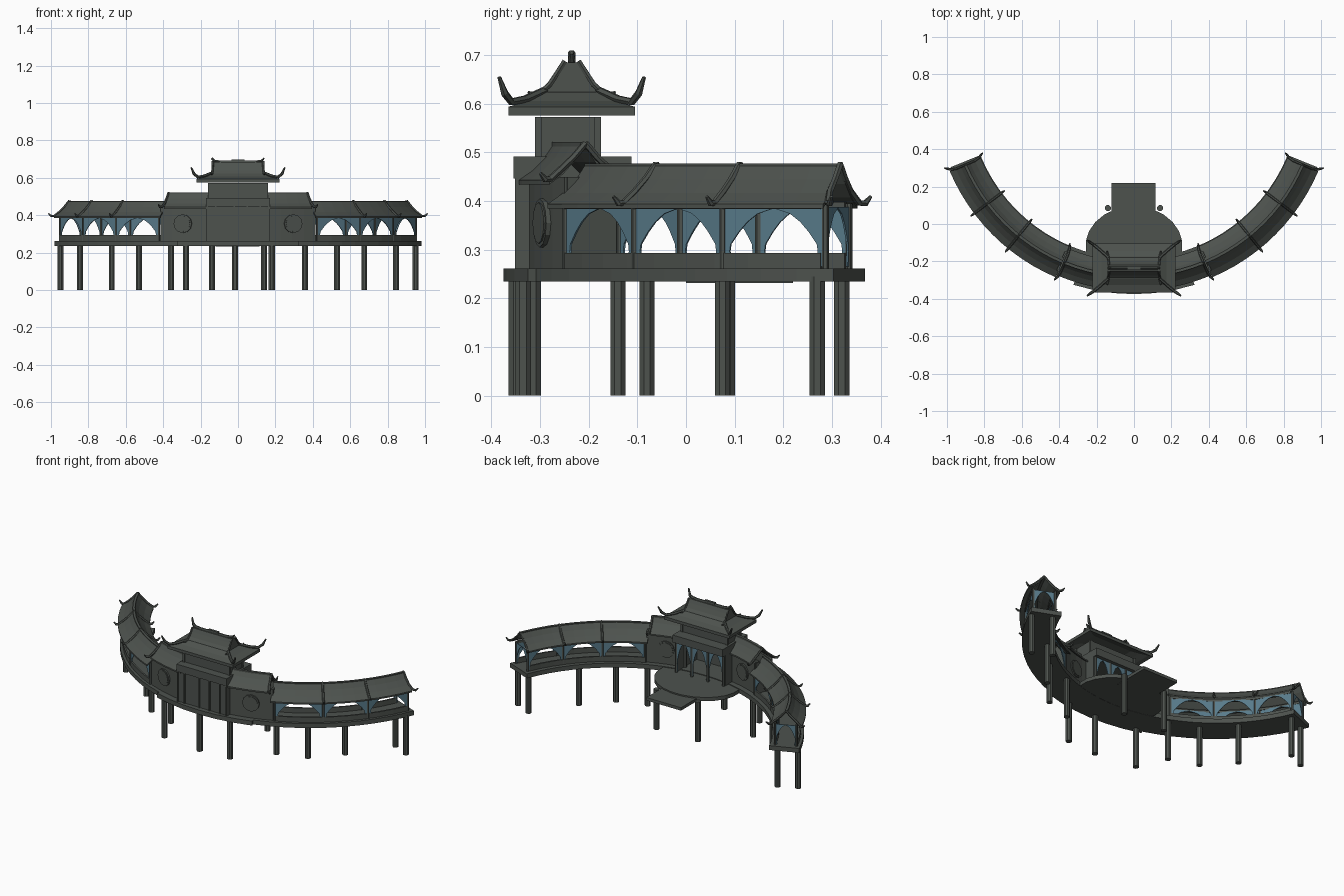
import bpy, bmesh, math
from mathutils import Vector, Matrix

if "Cube" in bpy.data.objects:
    bpy.data.objects.remove(bpy.data.objects["Cube"])

CY, R = 0.70, 0.98          # arc centre (y) and corridor centreline radius
STATIONS = [24, 39, 53, 66.5]  # post angles of each corridor


def material(name, rgb):
    m = bpy.data.materials.new(name)
    m.diffuse_color = (*rgb, 1)
    m.use_nodes = True
    m.node_tree.nodes["Principled BSDF"].inputs["Base Color"].default_value = m.diffuse_color
    return m


DARK = material("dark grey green", (0.075, 0.085, 0.076))
BLUE = material("curtain blue", (0.10, 0.20, 0.26))


def finish(bm, name, mat=DARK):
    bmesh.ops.recalc_face_normals(bm, faces=bm.faces)
    me = bpy.data.meshes.new(name)
    bm.to_mesh(me)
    bm.free()
    me.materials.append(mat)
    ob = bpy.data.objects.new(name, me)
    bpy.context.collection.objects.link(ob)
    return ob


def polar(r, deg, z):
    a = math.radians(deg)
    return Vector((r * math.sin(a), CY - r * math.cos(a), z))


def loft(name, rings, mat=DARK):
    """Skin a list of equal closed rings and cap both ends."""
    bm = bmesh.new()
    vs = [[bm.verts.new(p) for p in ring] for ring in rings]
    n = len(rings[0])
    for a, b in zip(vs, vs[1:]):
        for i in range(n):
            bm.faces.new((a[i], a[(i + 1) % n], b[(i + 1) % n], b[i]))
    bm.faces.new(vs[0])
    bm.faces.new(vs[-1])
    return finish(bm, name, mat)


def arc(name, profile, a0, a1, n):
    return loft(name, [[polar(r, a0 + (a1 - a0) * i / n, z) for r, z in profile]
                       for i in range(n + 1)])


def rect(r0, r1, z0, z1):
    return [(r0, z0), (r1, z0), (r1, z1), (r0, z1)]


def box(name, x0, x1, y0, y1, z0, z1):
    return loft(name, [[(x0, y0, z), (x1, y0, z), (x1, y1, z), (x0, y1, z)] for z in (z0, z1)])


def post(name, p, z0, z1, rad, sides=8, rady=None):
    t = [2 * math.pi * (i + .5) / sides for i in range(sides)]
    return loft(name, [[(p[0] + rad * math.cos(a), p[1] + (rady or rad) * math.sin(a), z)
                        for a in t] for z in (z0, z1)])


def rib(name, pts, rad):
    """Round bar along a path, thinning at its last point."""
    pts = [Vector(p) for p in pts]
    rings = []
    for i, p in enumerate(pts):
        d = (pts[min(i + 1, len(pts) - 1)] - pts[max(i - 1, 0)]).normalized()
        u = d.cross(Vector((0, 0, 1)))
        u = u.normalized() if u.length > 1e-4 else Vector((1, 0, 0))
        v = u.cross(d)
        k = rad * (0.5 if i == len(pts) - 1 else 1)
        rings.append([p + k * (u * math.cos(t) + v * math.sin(t))
                      for t in [math.pi * j / 3 for j in range(6)]])
    return loft(name, rings)


DRAPE = [(.388, .50), (.384, .48), (.374, .34), (.357, .24), (.337, .16),
         (.312, .08), (.297, .07), (.266, .10)]


def curtains(name, p0, p1, top=.388):
    """Pair of tied-back drapes hanging between two posts."""
    bm = bmesh.new()
    p0, p1 = Vector(p0[:2]), Vector(p1[:2])
    for a, b in ((p0, p1), (p1, p0)):
        rows = []
        for z, w in DRAPE:
            z = .266 + (z - .266) * (top - .266) / .122
            q = a.lerp(b, w)
            rows.append((bm.verts.new((a.x, a.y, z)), bm.verts.new((q.x, q.y, z))))
        for r, s in zip(rows, rows[1:]):
            bm.faces.new((r[0], r[1], s[1], s[0]))
    ob = finish(bm, name, BLUE)
    m = ob.modifiers.new("thick", 'SOLIDIFY')
    m.thickness, m.offset = .004, 0


def roof_profile(hw, eave, ridge):
    """Thin concave gable roof, open underneath."""
    h = ridge - eave
    right = [(hw, eave + .1 * h), (hw * .62, eave + .36 * h),
             (hw * .3, eave + .68 * h), (hw * .08, ridge)]
    top = [(R + d, z) for d, z in right] + [(R - d, z) for d, z in reversed(right)]
    return top + [(r, z - .009) for r, z in reversed(top)]


def roof_rib(name, a, hw, eave, ridge, out):
    """Curved rib over the roof with an upturned tip at each eave."""
    h = ridge - eave
    for s in (-1, 1):
        rib(name, [polar(R + s * d, a + k, z) for d, k, z in [
            (0, 0, ridge + .004), (hw * .3, 0, eave + .70 * h), (hw * .62, 0, eave + .40 * h),
            (hw * .95, out * .3, eave + .13 * h), (hw * 1.1, out * .7, eave + .12 * h),
            (hw * 1.25, out, eave + .28 * h)]], .007)


# Deck: curved walkway, wider front strip, round terrace, landing
arc("deck", rect(.886, 1.058, .235, .262), -68, 68, 30)
arc("front_deck", rect(1.04, 1.075, .235, .262), -17.5, 17.5, 6)
post("terrace", (0, -.12), .236, .258, .26, 24, .215)
box("landing", -.12, .115, 0, .22, .232, .250)

# Corridors
for s in (-1, 1):
    arc("corridor_roof", roof_profile(.09, .385, .472), s * 23, s * 67, 12)
    arc("ridge_pole", rect(R - .007, R + .007, .465, .477), s * 23, s * 67, 12)
    for r in (.915, 1.037):
        arc("parapet", rect(r - .005, r + .005, .26, .293), s * 24, s * 66, 9)
        arc("eave_beam", rect(r - .006, r + .006, .384, .398), s * 24, s * 66, 9)
        for a in STATIONS:
            post("corridor_post", polar(r, s * a, 0), .26, .395, .007, 6)
        for a, b in zip(STATIONS, STATIONS[1:]):
            curtains("corridor_curtain", polar(r, s * a, 0), polar(r, s * b, 0))
    curtains("end_curtain", polar(.915, s * 66.5, 0), polar(1.037, s * 66.5, 0))
    for a in STATIONS[1:3]:
        roof_rib("roof_rib", s * a, .09, .385, .472, 0)
    roof_rib("end_rib", s * 67, .088, .385, .472, s * 1.4)

    # Side rooms with round windows
    for r in (.925, 1.03):
        arc("side_room_wall", rect(r - .006, r + .006, .26, .45), s * 9, s * 23.5, 4)
    arc("side_room_end", rect(.925, 1.03, .26, .45), s * 23, s * 23.6, 1)
    arc("side_roof", roof_profile(.078, .435, .515), s * 8, s * 22, 4)
    arc("side_ridge", rect(R - .008, R + .008, .51, .522), s * 8, s * 22, 4)
    roof_rib("side_rib", s * 22.3, .085, .435, .515, s * .8)
    for r in (.921, 1.034):
        c = polar(r, s * 16.5, .355)
        rot = Matrix.Rotation(math.radians(s * 16), 4, 'Z') @ Matrix.Rotation(math.pi / 2, 4, 'X')
        for nm, rad, dep in (("window_frame", .050, .020), ("window_boss", .042, .026)):
            bm = bmesh.new()
            bmesh.ops.create_cone(bm, cap_ends=True, segments=12, radius1=rad, radius2=rad,
                                  depth=dep, matrix=Matrix.Translation(c) @ rot)
            finish(bm, nm)

# Stilts: pairs under the corridors and terrace, three under the front
for x, y in [(.95, .27), (.845, .32), (.675, .075), (.53, -.08), (.358, -.14), (.14, .085)]:
    for s in (-1, 1):
        post("stilt", (s * x, y), 0, .245, .017)
for x, y in [(-.278, -.315), (-.016, -.348), (.18, -.335)]:
    post("front_stilt", (x, y), 0, .245, .018)

# Central hall: front and side walls, open curtained back
box("hall_front", -.17, .17, -.345, -.33, .26, .45)
for s in (-1, 1):
    box("hall_side", s * .17, s * .158, -.345, -.14, .26, .45)
for x in (-.165, -.12, -.02, .05, .12, .165):
    box("front_mullion", x - .004, x + .004, -.352, -.34, .26, .45)
box("balcony_band", -.17, .17, -.355, -.112, .447, .492)
box("upper_hall", -.155, .155, -.305, -.18, .49, .573)
for s in (-1, 1):
    for y in (-.303, -.182):
        box("upper_corner_post", s * .16, s * .145, y - .007, y + .007, .49, .573)
bays = [-.16, -.055, .055, .16]
for x in bays:
    post("hall_post", (x, -.135), .255, .45, .008, 6)
for a, b in zip(bays, bays[1:]):
    curtains("hall_curtain", (a, -.135), (b, -.135), .447)

# Upper hip-and-gable roof
Y = -.235


def ring(hx, hy, z):
    return [(-hx, Y - hy, z), (hx, Y - hy, z), (hx, Y + hy, z), (-hx, Y + hy, z)]


loft("upper_eaves", [ring(.13, .052, .612), ring(.165, .08, .598), ring(.20, .115, .582),
                     ring(.222, .130, .576), ring(.222, .130, .594),
                     ring(.175, .090, .606), ring(.14, .06, .624)])
gable = [(.066, .612), (.040, .640), (.026, .665), (.016, .685)]
gable = gable + [(-y, z) for y, z in reversed(gable)]
loft("upper_gable", [[(x, Y + y, z) for y, z in gable] for x in (-.135, .135)])
rib("top_ridge", [(-.14, Y, .705), (-.125, Y, .69), (-.09, Y, .685), (.09, Y, .685),
                  (.125, Y, .69), (.14, Y, .705)], .008)
box("ridge_finial", -.035, .035, Y - .007, Y + .007, .68, .698)
for s in (-1, 1):
    for t in (-1, 1):
        rib("hip_rib", [(s * .135, Y + t * .055, .628), (s * .18, Y + t * .095, .610),
                        (s * .215, Y + t * .124, .604), (s * .236, Y + t * .138, .622),
                        (s * .25, Y + t * .149, .655)], .008)
        rib("gable_rib", [(s * .135, Y + t * .014, .688), (s * .135, Y + t * .028, .666),
                          (s * .137, Y + t * .045, .640), (s * .14, Y + t * .070, .618),
                          (s * .143, Y + t * .090, .624)], .006)
